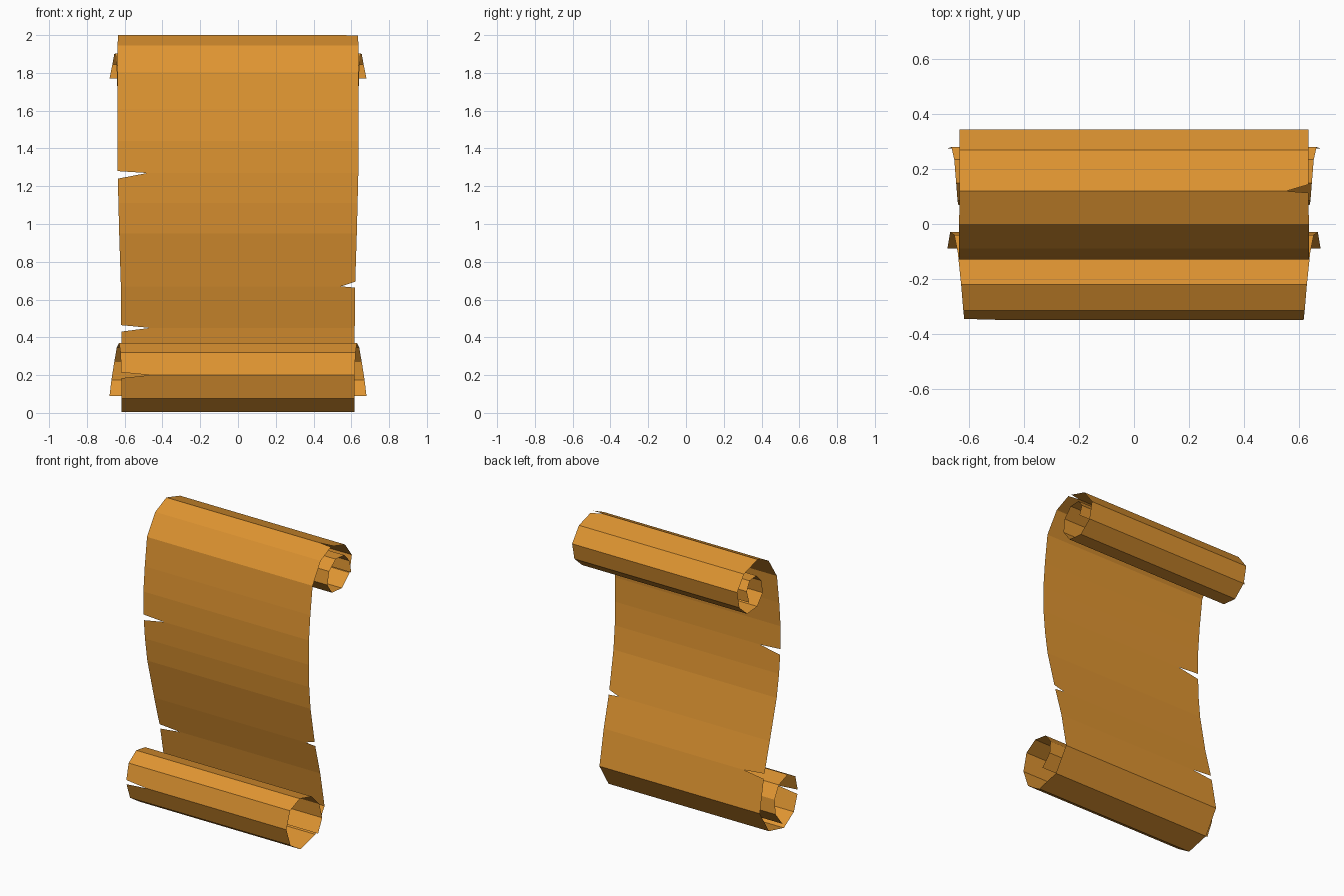
import bpy
import bmesh
from mathutils import Vector

# Side profile of the sheet from the inner top curl to the inner bottom curl:
# (y, z, half width)
PROFILE = [
    (0.275, 1.77, .68), (0.28, 1.845, .665), (0.235, 1.90, .655),
    (0.15, 1.902, .648), (0.085, 1.84, .643), (0.07, 1.75, .64),
    (0.125, 1.675, .637), (0.235, 1.665, .636), (0.32, 1.74, .636),
    (0.345, 1.855, .636), (0.27, 1.955, .636), (0.12, 2.0, .636),
    (0.0, 1.945, .637), (-0.09, 1.805, .638), (-0.115, 1.61, .638),
    (-0.13, 1.44, .638), (-0.13, 1.27, .637), (-0.12, 1.11, .633),
    (-0.10, 0.95, .629), (-0.037, 0.67, .62), (0.023, 0.45, .618),
    (0.07, 0.205, .618), (-0.03, 0.045, .618), (-0.195, 0.005, .618),
    (-0.305, 0.075, .618), (-0.35, 0.20, .618), (-0.315, 0.32, .622),
    (-0.22, 0.37, .63), (-0.105, 0.345, .642), (-0.04, 0.27, .655),
    (-0.03, 0.175, .67), (-0.09, 0.09, .68),
]

# Torn notches: profile index -> (side, tip |x|, gap to previous row, gap to next row)
TEARS = {
    11: (1, .555, .025, .007),
    16: (-1, .48, .01, .03),
    19: (1, .545, .025, .007),
    20: (-1, .465, .015, .02),
    25: (-1, .465, .017, .015),
}


def corner(i, side):
    y, z, w = PROFILE[i]
    return Vector((side * w, y, z))


bm = bmesh.new()
before, after = [], []   # vertex chains (left to right) closing / opening each panel
for i, (y, z, w) in enumerate(PROFILE):
    ends = {s: bm.verts.new(corner(i, s)) for s in (-1, 1) if not (i in TEARS and TEARS[i][0] == s)}
    if i not in TEARS:
        chain = [ends[-1], ends[1]]
        before.append(chain)
        after.append(chain)
        continue
    side, tip_x, gap_prev, gap_next = TEARS[i]
    tip = bm.verts.new((side * tip_x, y, z))
    for chains, j, gap in ((before, i - 1, gap_prev), (after, i + 1, gap_next)):
        p = corner(i, side)
        lip = bm.verts.new(p + (corner(j, side) - p).normalized() * gap)
        chain = [lip, tip, ends[-side]]
        chains.append(chain if side < 0 else chain[::-1])

# Flat panels between neighbouring rows
for i in range(len(PROFILE) - 1):
    bm.faces.new(after[i][::-1] + before[i + 1])

mesh = bpy.data.meshes.new("parchment_scroll")
bm.to_mesh(mesh)
bm.free()

paper = bpy.data.materials.new("golden parchment")
paper.diffuse_color = (0.74, 0.30, 0.031, 1)
mesh.materials.append(paper)

scroll = bpy.data.objects.new("parchment_scroll", mesh)
bpy.context.collection.objects.link(scroll)
